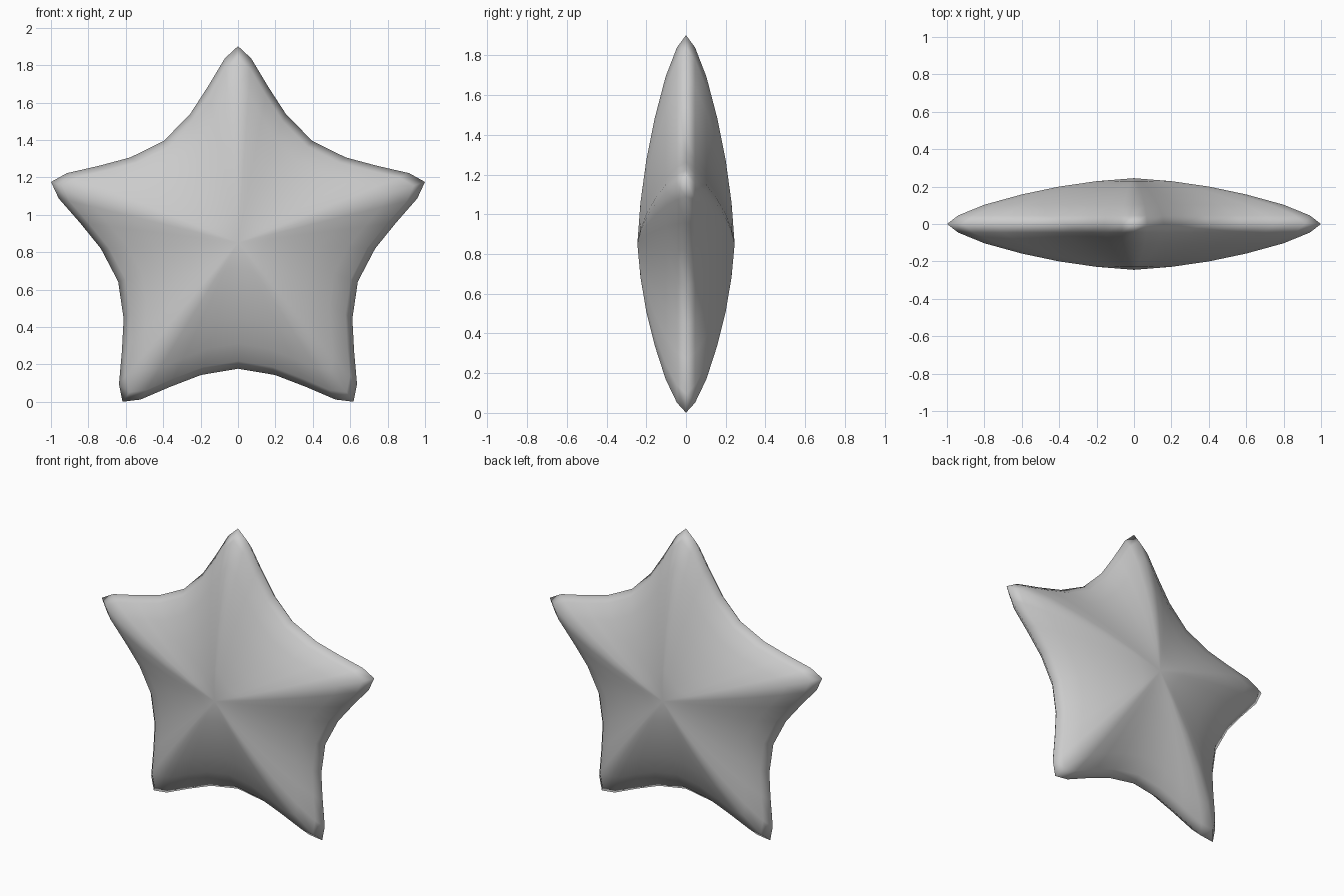
import bpy, bmesh
from math import sin, cos, pi

if "Cube" in bpy.data.objects:
    bpy.data.objects.remove(bpy.data.objects["Cube"])

CENTRE_Z = 0.851
# half outline of one arm: (distance along arm, sideways), tip to notch
HALF_ARM = [(1.051, 0), (0.985, 0.071), (0.836, 0.16), (0.688, 0.256), (0.545, 0.396)]
# domed cross-section: (fraction of outline radius, half thickness)
PROFILE = [(0.2, 0.229), (0.4, 0.2), (0.6, 0.158), (0.8, 0.103), (0.94, 0.046)]

# star outline, going round clockwise arm by arm
outline = []
for arm in range(5):
    a = 2 * pi * arm / 5
    full = [(u, -v) for u, v in reversed(HALF_ARM[1:-1])] + HALF_ARM
    outline += [(u * sin(a) + v * cos(a), u * cos(a) - v * sin(a)) for u, v in full]

bm = bmesh.new()


def ring(scale, y):
    return [bm.verts.new((x * scale, y, CENTRE_Z + z * scale)) for x, z in outline]


# rings from the front apex over the rim to the back apex
front = bm.verts.new((0, -0.245, CENTRE_Z))
back = bm.verts.new((0, 0.245, CENTRE_Z))
rings = [ring(t, -d) for t, d in PROFILE] + [ring(1, 0)]
rings += [ring(t, d) for t, d in reversed(PROFILE)]
n = len(outline)
for i in range(n):
    j = (i + 1) % n
    bm.faces.new((front, rings[0][i], rings[0][j]))
    bm.faces.new((back, rings[-1][j], rings[-1][i]))
    for a, b in zip(rings, rings[1:]):
        bm.faces.new((a[i], b[i], b[j], a[j]))
bmesh.ops.recalc_face_normals(bm, faces=bm.faces)
for f in bm.faces:
    f.smooth = True

mesh = bpy.data.meshes.new("star")
bm.to_mesh(mesh)
bm.free()
star = bpy.data.objects.new("star", mesh)
bpy.context.collection.objects.link(star)
